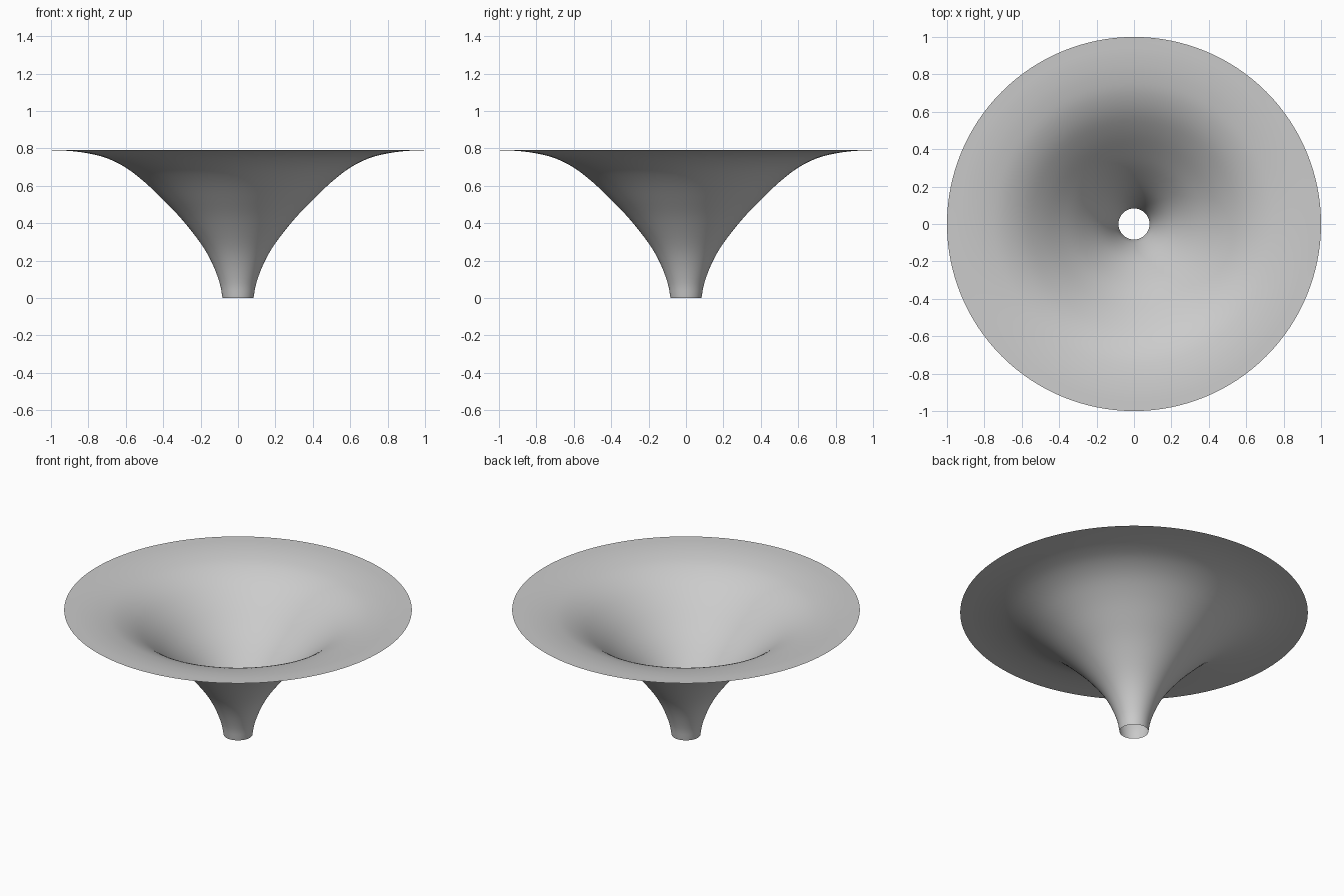
import bpy
import bmesh
from math import radians, pi
from mathutils import Vector

cube = bpy.data.objects.get("Cube")
if cube:
    bpy.data.objects.remove(cube, do_unlink=True)

# Plain grey material
grey = bpy.data.materials.new("light_grey")
grey.use_nodes = True
colour = (0.6, 0.6, 0.6, 1)
grey.diffuse_color = colour
grey.node_tree.nodes["Principled BSDF"].inputs["Base Color"].default_value = colour

# Flared profile as (radius, height), from the spout up to the rim
PROFILE = [(0.083, 0), (0.098, 0.08), (0.14, 0.19), (0.2, 0.293), (0.3, 0.42),
           (0.4, 0.525), (0.5, 0.62), (0.6, 0.697), (0.7, 0.747), (0.8, 0.773),
           (0.9, 0.786), (1, 0.79)]
SEGMENTS = 128
STEPS = 4


def smooth_profile(points, steps):
    """Catmull-Rom curve through the points."""
    p = [Vector((r, 0, z)) for r, z in points]
    p = [2 * p[0] - p[1]] + p + [2 * p[-1] - p[-2]]
    result = []
    for a, b, c, d in zip(p, p[1:], p[2:], p[3:]):
        for i in range(steps):
            t = i / steps
            result.append(0.5 * (2 * b + (c - a) * t
                                 + (2 * a - 5 * b + 4 * c - d) * t ** 2
                                 + (3 * b - a - 3 * c + d) * t ** 3))
    return result + [p[-2]]


# Open, thin funnel: spin the profile around the vertical axis
bm = bmesh.new()
verts = [bm.verts.new(co) for co in smooth_profile(PROFILE, STEPS)]
edges = [bm.edges.new(pair) for pair in zip(verts, verts[1:])]
bmesh.ops.spin(bm, geom=verts + edges, cent=(0, 0, 0), axis=(0, 0, 1),
               angle=2 * pi, steps=SEGMENTS)
bmesh.ops.remove_doubles(bm, verts=bm.verts, dist=0.0005)

# The upper, inner side is the front of the sheet
bm.normal_update()
if sum(f.normal.z for f in bm.faces) < 0:
    bmesh.ops.reverse_faces(bm, faces=bm.faces)

mesh = bpy.data.meshes.new("funnel")
bm.to_mesh(mesh)
bm.free()
mesh.materials.append(grey)
funnel = bpy.data.objects.new("funnel", mesh)
bpy.context.collection.objects.link(funnel)

bpy.context.view_layer.objects.active = funnel
funnel.select_set(True)
bpy.ops.object.shade_smooth_by_angle(angle=radians(40))
